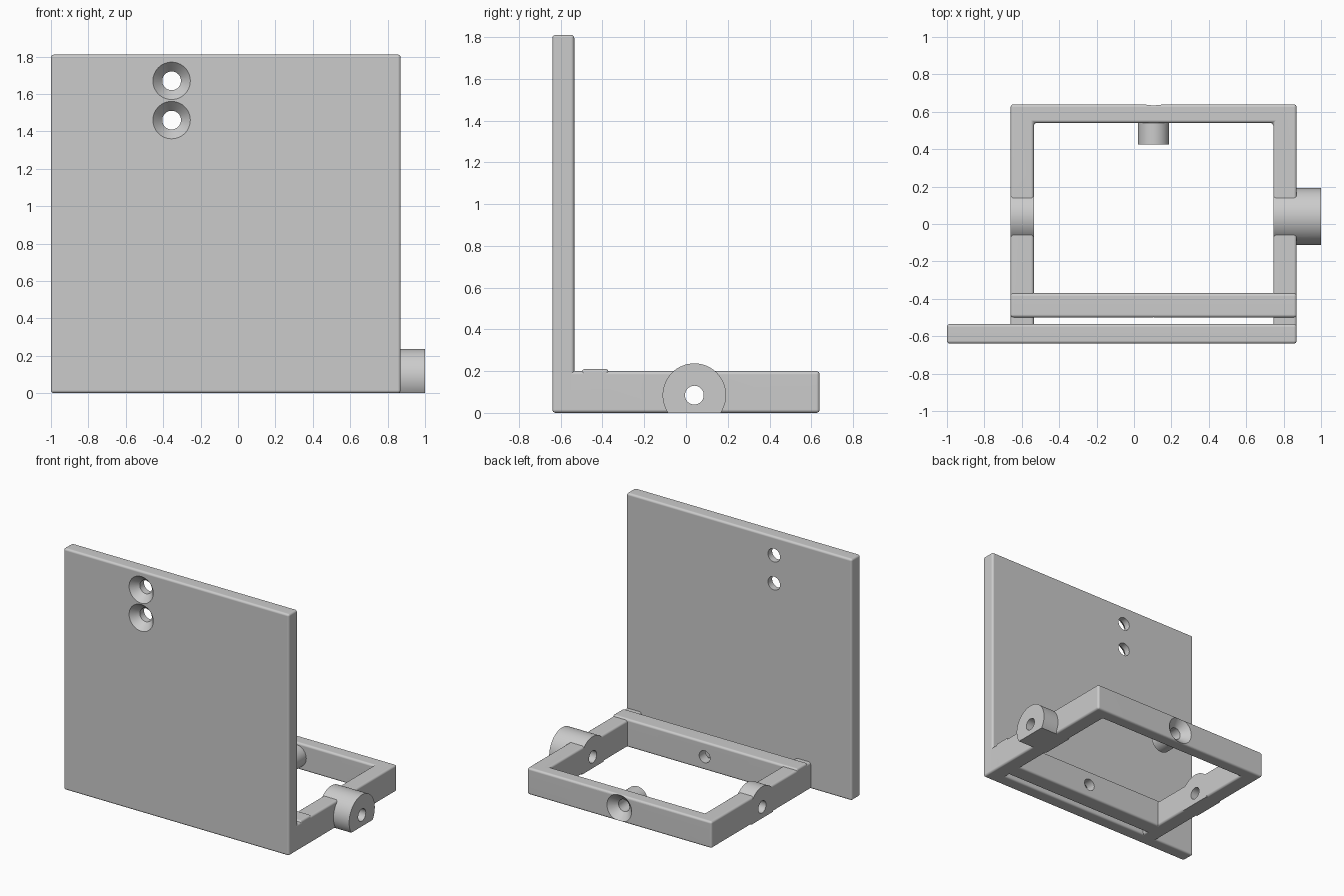
import bpy, bmesh
from mathutils import Vector, Matrix

cube = bpy.data.objects.get("Cube")
if cube:
    bpy.data.objects.remove(cube, do_unlink=True)

grey = bpy.data.materials.new("light_grey")
grey.use_nodes = True
colour = (0.6, 0.6, 0.6, 1)
grey.diffuse_color = colour
grey.node_tree.nodes["Principled BSDF"].inputs["Base Color"].default_value = colour


def make_object(name, bm):
    bmesh.ops.recalc_face_normals(bm, faces=bm.faces)
    mesh = bpy.data.meshes.new(name)
    bm.to_mesh(mesh)
    bm.free()
    mesh.materials.append(grey)
    obj = bpy.data.objects.new(name, mesh)
    bpy.context.collection.objects.link(obj)
    return obj


def activate(obj):
    bpy.ops.object.select_all(action='DESELECT')
    obj.select_set(True)
    bpy.context.view_layer.objects.active = obj


def apply_modifier(obj, kind, **settings):
    mod = obj.modifiers.new(kind, kind)
    for key, value in settings.items():
        setattr(mod, key, value)
    activate(obj)
    bpy.ops.object.modifier_apply(modifier=mod.name)


def prism(name, outline, z0, z1, round_edges=0.016):
    """Extrude an outline seen from above, with softly rounded edges."""
    bm = bmesh.new()
    face = bm.faces.new([bm.verts.new((x, y, z0)) for x, y in outline])
    new = bmesh.ops.extrude_face_region(bm, geom=[face])["geom"]
    top = [v for v in new if isinstance(v, bmesh.types.BMVert)]
    bmesh.ops.translate(bm, verts=top, vec=(0, 0, z1 - z0))
    obj = make_object(name, bm)
    if round_edges:
        apply_modifier(obj, 'BEVEL', width=round_edges, segments=4)
    return obj


def box(name, x0, x1, y0, y1, z0, z1, round_edges=0.016):
    return prism(name, [(x0, y0), (x1, y0), (x1, y1), (x0, y1)], z0, z1, round_edges)


def rod(name, start, end, r1, r2=None):
    """Round bar or cone between two points."""
    start, end = Vector(start), Vector(end)
    axis = end - start
    place = Matrix.Translation((start + end) / 2) @ axis.to_track_quat('Z', 'Y').to_matrix().to_4x4()
    bm = bmesh.new()
    bmesh.ops.create_cone(bm, cap_ends=True, segments=64, radius1=r1,
                          radius2=r1 if r2 is None else r2, depth=axis.length, matrix=place)
    return make_object(name, bm)


def combine(target, tool, operation):
    apply_modifier(target, 'BOOLEAN', object=tool, operation=operation, solver='EXACT')
    bpy.data.objects.remove(tool, do_unlink=True)


def drill(target, start, end, radius):
    combine(target, rod("drill", start, end, radius), 'DIFFERENCE')


def countersink(target, mouth, inward, depth=0.055, wide=0.1, narrow=0.05):
    """Conical recess along y, with its mouth carried past the surface."""
    mouth, step = Vector(mouth), Vector((0, inward, 0))
    extra = 0.02
    flare = wide + (wide - narrow) * extra / depth
    cone = rod("countersink", mouth - step * extra, mouth + step * depth, flare, narrow)
    combine(target, cone, 'DIFFERENCE')


# Upright plate with two countersunk screw holes
plate = box("upright_plate", -1, 0.87, -0.64, -0.535, 0, 1.81)
for z in (1.67, 1.46):
    drill(plate, (-0.355, -0.7, z), (-0.355, -0.4, z), 0.05)
    countersink(plate, (-0.355, -0.64, z), 1)

# U-shaped base frame, open towards the plate
outer_left, inner_left, inner_right, outer_right = 0.87, 0.745, -0.535, -0.66
front, inside, back = -0.57, 0.54, 0.64
frame = prism("base_frame", [
    (outer_left, front), (outer_left, back), (outer_right, back), (outer_right, front),
    (inner_right, front), (inner_right, inside), (inner_left, inside), (inner_left, front)], 0, 0.2)

# Hinge bosses on both side arms, trimmed flat underneath
hinge_y, hinge_z = 0.04, 0.085
for x0, x1 in ((inner_left, 1.0), (outer_right, inner_right)):
    boss = rod("hinge_boss", (x0, hinge_y, hinge_z), (x1, hinge_y, hinge_z), 0.152)
    combine(boss, box("trim", -2, 2, -1, 1, -1, 0, 0), 'DIFFERENCE')
    combine(frame, boss, 'UNION')
drill(frame, (-1.2, hinge_y, hinge_z), (1.2, hinge_y, hinge_z), 0.045)

# Screw boss and countersunk hole in the rear bar
screw_x, screw_z = 0.105, 0.1
combine(frame, rod("screw_boss", (screw_x, 0.425, screw_z), (screw_x, 0.58, screw_z), 0.083), 'UNION')
drill(frame, (screw_x, 0.3, screw_z), (screw_x, 0.8, screw_z), 0.045)
countersink(frame, (screw_x, back, screw_z), -1, wide=0.102, narrow=0.045)

# Front cross bar, slightly taller, with its own countersunk hole
bar = box("front_cross_bar", outer_right, outer_left, -0.5, -0.37, 0, 0.21)
drill(bar, (screw_x, -0.6, screw_z), (screw_x, -0.2, screw_z), 0.045)
countersink(bar, (screw_x, -0.5, screw_z), 1, wide=0.102, narrow=0.045)

# Smooth rounded edges, flat broad faces
for obj in (plate, frame, bar):
    activate(obj)
    bpy.ops.object.shade_smooth_by_angle(angle=0.6)
    normals = obj.modifiers.new("flat_faces", 'WEIGHTED_NORMAL')
    normals.keep_sharp = True
